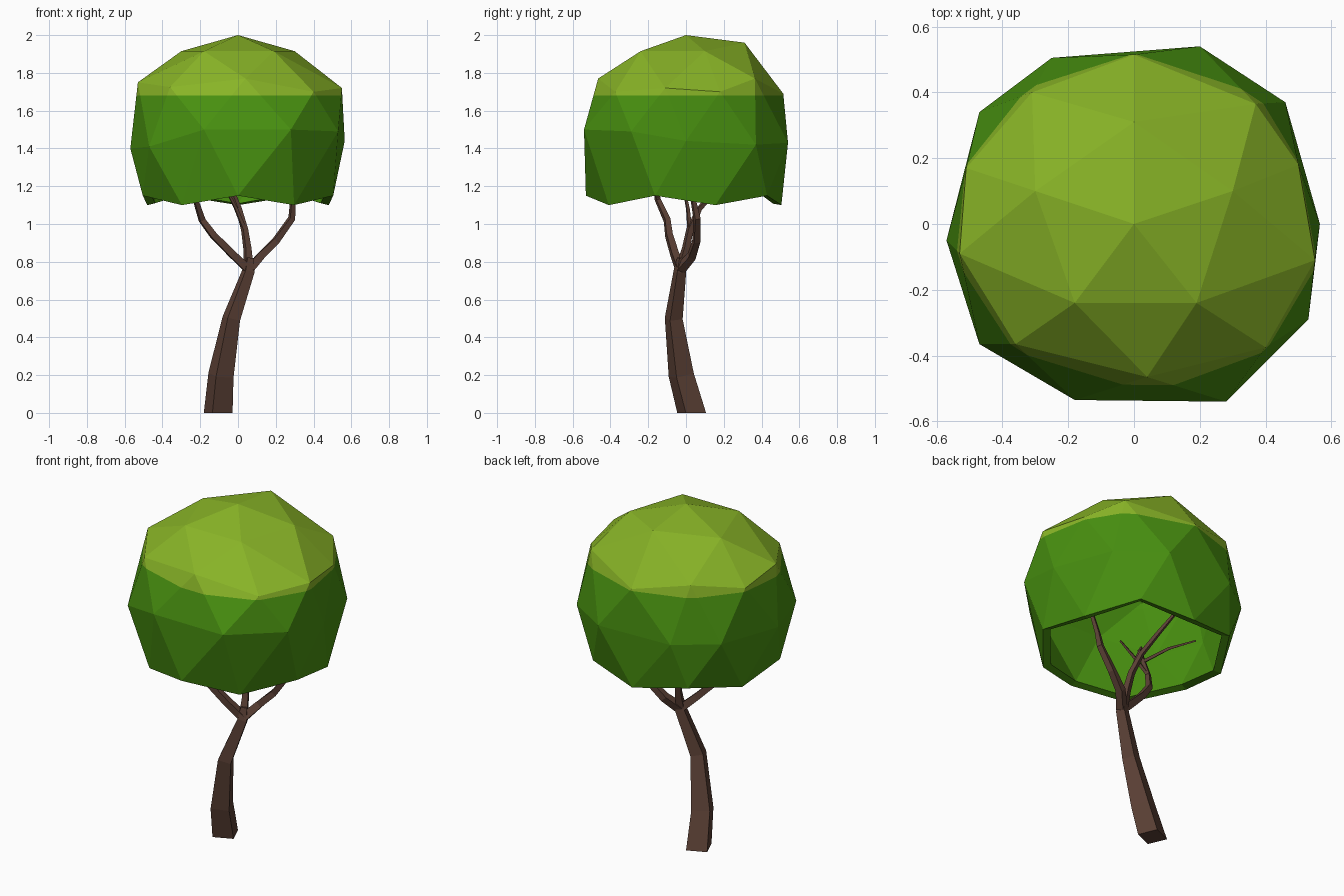
import bpy, bmesh, math
from mathutils import Vector, Matrix

if "Cube" in bpy.data.objects:
    bpy.data.objects.remove(bpy.data.objects["Cube"])


def material(name, rgb):
    m = bpy.data.materials.new(name)
    m.diffuse_color = (*rgb, 1)
    m.use_nodes = True
    m.node_tree.nodes["Principled BSDF"].inputs["Base Color"].default_value = m.diffuse_color
    return m


light_leaf = material("light leaf green", (0.25, 0.46, 0.02))
dark_leaf = material("dark leaf green", (0.065, 0.28, 0.005))
bark = material("brown bark", (0.105, 0.052, 0.036))


def finish(bm, name, mats):
    me = bpy.data.meshes.new(name)
    bm.to_mesh(me)
    bm.free()
    for m in mats:
        me.materials.append(m)
    ob = bpy.data.objects.new(name, me)
    bpy.context.collection.objects.link(ob)
    return ob


def limb(name, path):
    """Tapered four-sided limb through (x, y, z, radius) points."""
    bm = bmesh.new()
    pts = [Vector(p[:3]) for p in path]
    ref = Vector((math.cos(-0.38), math.sin(-0.38), 0))
    rings = []
    for i, p in enumerate(pts):
        t = (pts[min(i + 1, len(pts) - 1)] - pts[max(i - 1, 0)]).normalized()
        if p.z == 0:
            t = Vector((0, 0, 1))
        u = (ref - t * ref.dot(t)).normalized()
        v = t.cross(u)
        r = path[i][3]
        rings.append([bm.verts.new(p + d * r) for d in (u, v, -u, -v)])
    for a, b in zip(rings, rings[1:]):
        for k in range(4):
            bm.faces.new((a[k], a[(k + 1) % 4], b[(k + 1) % 4], b[k]))
    bm.faces.new(rings[0][::-1])
    bm.faces.new(rings[-1])
    return finish(bm, name, [bark])


# Trunk and branches
limb("trunk", [(-.105, .03, 0, .082), (-.09, -.025, .2, .072),
               (-.035, -.065, .5, .051), (.055, -.032, .75, .036), (.06, -.025, .82, .024)])
limb("left_branch", [(.055, -.03, .76, .03), (-.03, -.06, .84, .027), (-.13, -.09, .94, .024),
                     (-.19, -.10, 1.02, .021), (-.225, -.15, 1.13, .017), (-.18, -.17, 1.28, .012)])
limb("right_branch", [(.06, -.03, .76, .032), (.12, .03, .83, .028), (.2, .055, .91, .024),
                      (.285, .058, 1.03, .021), (.29, .04, 1.12, .016), (.33, .03, 1.25, .012)])
limb("middle_branch", [(.055, -.03, .76, .03), (.05, .0, .87, .023), (.035, .02, .97, .02),
                       (.005, .07, 1.08, .016), (-.03, .15, 1.17, .014), (-.08, .24, 1.28, .01)])
limb("front_twig", [(-.225, -.15, 1.13, .012), (-.15, -.18, 1.23, .01), (-.07, -.2, 1.31, .006)])
limb("left_twig", [(-.2, -.16, 1.21, .012), (-.27, -.03, 1.26, .01), (-.35, .1, 1.28, .006)])
limb("middle_twig", [(.035, .02, .97, .014), (-.01, .01, 1.08, .011), (-.06, -.01, 1.18, .007)])

# Canopy: icosphere with its bottom removed and rings nudged off round
bm = bmesh.new()
bmesh.ops.create_icosphere(bm, subdivisions=2, radius=1, matrix=Matrix.Rotation(math.pi / 2, 4, 'Z'))
bmesh.ops.delete(bm, geom=[v for v in bm.verts if v.co.z < -.6], context='VERTS')


def azimuth(v):
    return round(math.degrees(math.atan2(v.co.y, v.co.x))) % 360


def ring(lo, hi):
    return sorted([v for v in bm.verts if lo < v.co.z < hi], key=azimuth)


top, crown, shoulder = ring(.95, 1.1), ring(.7, .95), ring(.3, .7)
middle, rim = ring(-.2, .2), ring(-.7, -.3)
crown_pts = [(.3, .1, 1.915), (0, .31, 1.96), (-.3, .1, 1.915), (-.18, -.24, 1.915), (.19, -.24, 1.915)]
shoulder_pts = [(.5, .18, 1.70), (.37, .365, 1.77), (0, .515, 1.69), (-.31, .40, 1.75), (-.51, .17, 1.70),
                (-.53, -.09, 1.75), (-.36, -.365, 1.725), (.04, -.465, 1.77), (.40, -.375, 1.70), (.55, -.11, 1.72)]
middle_pts = [(.565, 0, 1.44), (.46, .37, 1.42), (.2, .54, 1.43), (-.25, .505, 1.42), (-.47, .34, 1.42),
              (-.57, -.05, 1.40), (-.47, -.365, 1.41), (-.18, -.535, 1.5), (.28, -.54, 1.5), (.53, -.29, 1.49)]
rim_pts = []
for i in range(10):
    r, z = ((.505, 1.10), (.53, 1.15))[i % 2]
    a = math.radians(18 + 36 * i)
    rim_pts.append((r * math.cos(a), r * math.sin(a), z))
for verts, pts in ((top, [(0, 0, 2)]), (crown, crown_pts), (shoulder, shoulder_pts),
                   (middle, middle_pts), (rim, rim_pts)):
    for v, p in zip(verts, pts):
        v.co = p

# Light cap above a level cut, dark leaves below
bmesh.ops.bisect_plane(bm, geom=bm.verts[:] + bm.edges[:] + bm.faces[:], dist=1e-4,
                       plane_co=(0, 0, 1.68), plane_no=(0, 0, 1))
for f in bm.faces:
    f.material_index = 0 if f.calc_center_median().z > 1.68 else 1
canopy = finish(bm, "canopy", [light_leaf, dark_leaf])
shell = canopy.modifiers.new("shell", 'SOLIDIFY')
shell.thickness = .045
shell.offset = -1
shell.material_offset = 1  # inside is all dark green
